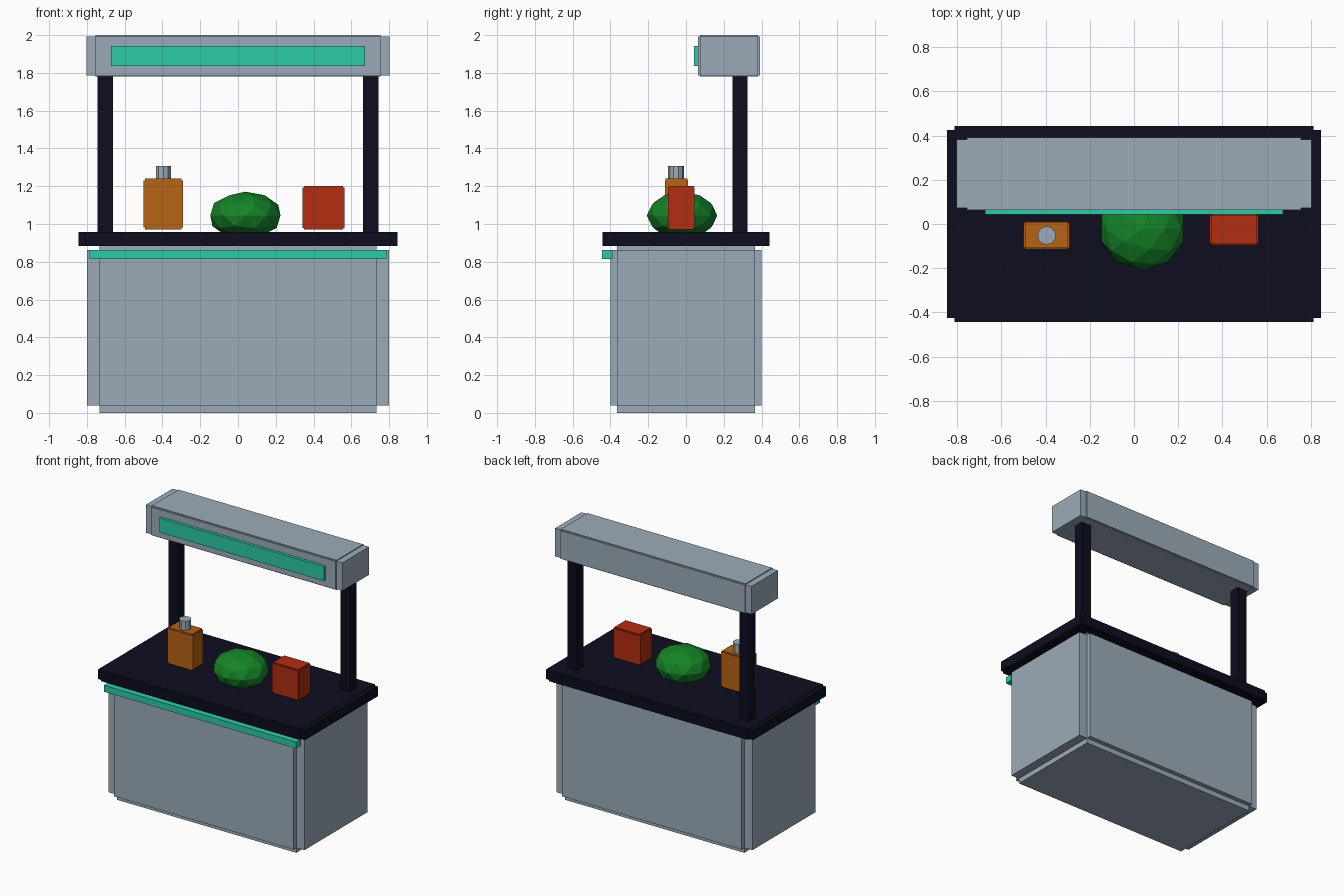
import bpy
import bmesh
from mathutils import Vector

default = bpy.data.objects.get("Cube")
if default:
    bpy.data.objects.remove(default, do_unlink=True)


def material(name, rgb):
    mat = bpy.data.materials.new(name)
    mat.use_nodes = True
    mat.diffuse_color = (*rgb, 1)
    mat.node_tree.nodes["Principled BSDF"].inputs["Base Color"].default_value = (*rgb, 1)
    return mat


GREY = material("pale blue grey", (0.33, 0.41, 0.48))
NAVY = material("dark navy", (0.004, 0.004, 0.014))
TEAL = material("teal", (0.027, 0.6, 0.39))
ORANGE = material("orange", (0.47, 0.125, 0.006))
RED = material("red", (0.45, 0.026, 0.005))
GREEN = material("green", (0.007, 0.23, 0.02))


def finish(name, bm, mat):
    bmesh.ops.recalc_face_normals(bm, faces=bm.faces[:])
    mesh = bpy.data.meshes.new(name)
    bm.to_mesh(mesh)
    bm.free()
    mesh.materials.append(mat)
    obj = bpy.data.objects.new(name, mesh)
    bpy.context.collection.objects.link(obj)
    return obj


def box(name, low, high, mat, notch=0.0):
    """Box whose edges are stepped inward by a fraction of each dimension."""
    low, high = Vector(low), Vector(high)
    size, centre = high - low, (low + high) / 2
    bm = bmesh.new()
    bmesh.ops.create_cube(bm, size=1 - 2 * notch)
    if notch:
        bm.normal_update()
        for face in bm.faces[:]:
            push = face.normal * notch
            grown = bmesh.ops.extrude_face_region(bm, geom=[face])
            verts = [g for g in grown["geom"] if isinstance(g, bmesh.types.BMVert)]
            bmesh.ops.translate(bm, verts=verts, vec=push)
            if face.is_valid:
                bmesh.ops.delete(bm, geom=[face], context="FACES_ONLY")
    for v in bm.verts:
        v.co = Vector(a * b for a, b in zip(v.co, size)) + centre
    return finish(name, bm, mat)


# Cabinet, worktop and front trim
box("cabinet", (-0.8, -0.4, 0), (0.8, 0.4, 0.9), GREY, 0.042)
box("worktop", (-0.845, -0.443, 0.883), (0.845, 0.443, 0.958), NAVY, 0.02)
box("front_trim", (-0.785, -0.444, 0.814), (0.785, -0.39, 0.862), TEAL)

# Posts, canopy and sign panel
for side, x in (("right", -0.703), ("left", 0.703)):
    box(side + "_post", (x - 0.04, 0.246, 0.94), (x + 0.04, 0.326, 1.8), NAVY, 0.02)
box("canopy", (-0.803, 0.063, 1.78), (0.803, 0.392, 2), GREY, 0.03)
box("sign_panel", (-0.673, 0.042, 1.836), (0.673, 0.07, 1.942), TEAL)

# Goods on the worktop
box("orange_bottle", (-0.499, -0.112, 0.972), (-0.292, 0.011, 1.24), ORANGE, 0.035)
box("red_carton", (0.342, -0.094, 0.972), (0.563, 0.046, 1.2), RED, 0.035)

bm = bmesh.new()
bmesh.ops.create_cone(bm, cap_ends=True, segments=10, radius1=0.042, radius2=0.042, depth=0.08)
bmesh.ops.translate(bm, verts=bm.verts[:], vec=(-0.395, -0.052, 1.268))
finish("bottle_cap", bm, GREY)

bm = bmesh.new()
bmesh.ops.create_icosphere(bm, subdivisions=2, radius=1)
bmesh.ops.scale(bm, verts=bm.verts[:], vec=(0.195, 0.187, 0.126))
bmesh.ops.translate(bm, verts=bm.verts[:], vec=(0.039, -0.021, 1.045))
finish("melon", bm, GREEN)
